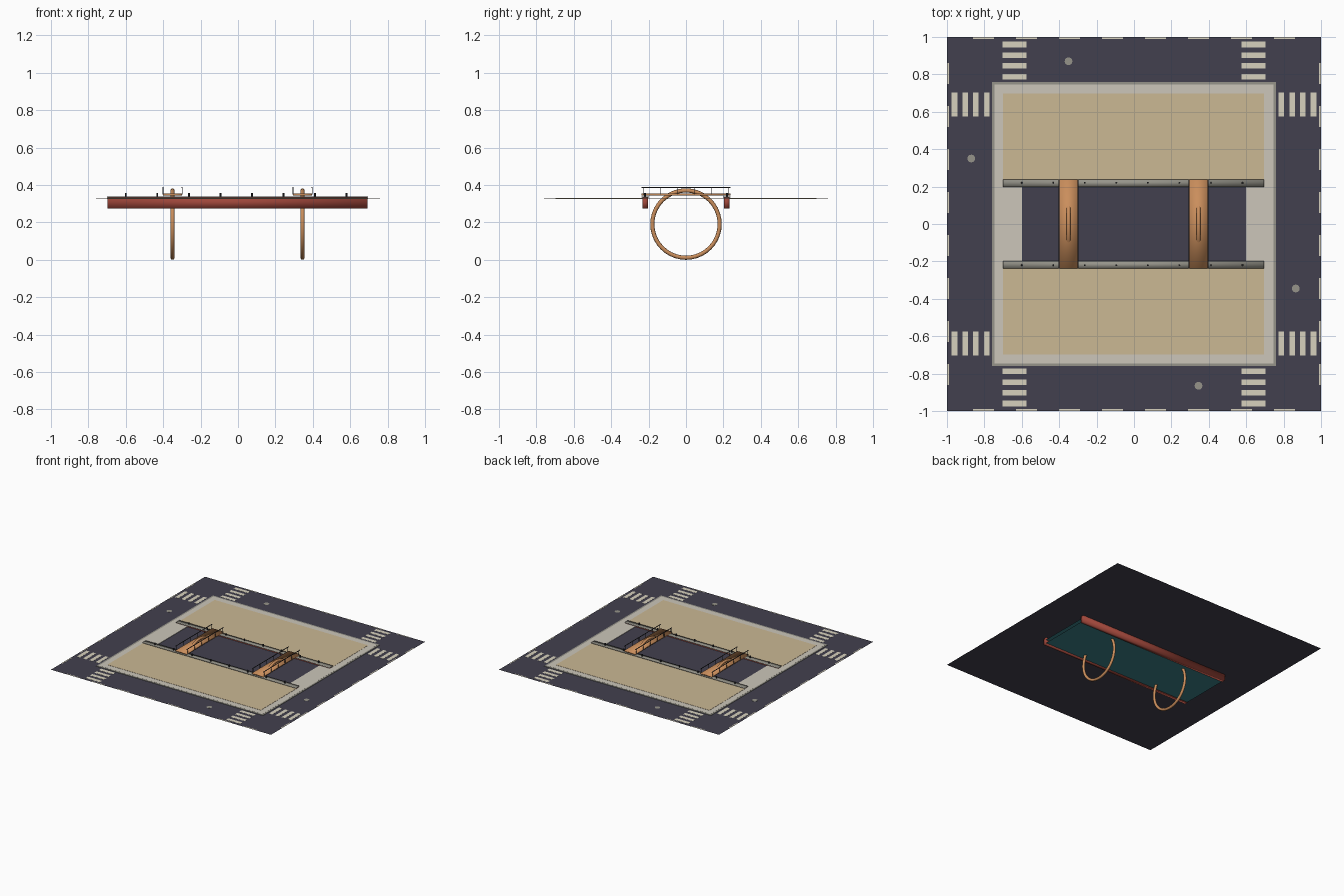
import bpy, bmesh, math
from mathutils import Matrix, Vector

if "Cube" in bpy.data.objects:
    bpy.data.objects.remove(bpy.data.objects["Cube"])


def mat(name, r, g, b):
    m = bpy.data.materials.new(name)
    f = lambda c: (c / 255 / 12.92) if c < 10 else ((c / 255 + 0.055) / 1.055) ** 2.4
    m.diffuse_color = (f(r), f(g), f(b), 1)
    m.use_nodes = True
    m.node_tree.nodes["Principled BSDF"].inputs["Base Color"].default_value = m.diffuse_color
    return m


ASPHALT = mat("asphalt", 66, 64, 78)
PAINT = mat("road_paint", 215, 209, 190)
CREAM = mat("pavement_cream", 204, 198, 186)
TAN = mat("plaza_tan", 203, 184, 148)
STONE = mat("stone_grey", 150, 148, 138)
BRICK = mat("brick_red", 158, 70, 58)
WATER = mat("water_teal", 58, 128, 136)
COPPER = mat("bridge_copper", 202, 142, 92)
IRON = mat("dark_iron", 48, 48, 52)


def finish(name, bm, m, smooth=False):
    me = bpy.data.meshes.new(name)
    bm.to_mesh(me)
    bm.free()
    me.materials.append(m)
    for p in me.polygons:
        p.use_smooth = smooth
    ob = bpy.data.objects.new(name, me)
    bpy.context.collection.objects.link(ob)
    return ob


def add_box(bm, x0, x1, y0, y1, z0, z1):
    c = Vector(((x0 + x1) / 2, (y0 + y1) / 2, (z0 + z1) / 2))
    s = Matrix.Diagonal((x1 - x0, y1 - y0, z1 - z0, 1))
    bmesh.ops.create_cube(bm, size=1, matrix=Matrix.Translation(c) @ s)


def boxes(name, m, items, smooth=False):
    bm = bmesh.new()
    for it in items:
        add_box(bm, *it)
    return finish(name, bm, m, smooth)


def plane(name, m, hx, hy, z):
    bm = bmesh.new()
    bmesh.ops.create_grid(bm, x_segments=1, y_segments=1, size=1,
                          matrix=Matrix.Translation((0, 0, z)) @ Matrix.Diagonal((hx, hy, 1, 1)))
    return finish(name, bm, m)


def frame(outer, inner, z0, z1):
    return [(-outer, outer, inner, outer, z0, z1), (-outer, outer, -outer, -inner, z0, z1),
            (-outer, -inner, -inner, inner, z0, z1), (inner, outer, -inner, inner, z0, z1)]


def cylinder(bm, x, y, z0, z1, r, seg):
    bmesh.ops.create_cone(bm, cap_ends=True, segments=seg, radius1=r, radius2=r, depth=z1 - z0,
                          matrix=Matrix.Translation((x, y, (z0 + z1) / 2)))


ROAD = 0.325

# Ground layers
plane("road", ASPHALT, 1, 1, ROAD)
boxes("pavement", CREAM, frame(0.745, 0.6, ROAD + 0.0005, 0.329))
boxes("curb", STONE, frame(0.758, 0.745, ROAD + 0.0005, 0.3285))
boxes("plaza", TAN, [(-0.7, 0.695, s * 0.465 - 0.232, s * 0.465 + 0.232, 0.3285, 0.3305)
                     for s in (-1, 1)])

# Zebra crossings and lane dashes along the tile edges
za, zb = ROAD + 0.0004, ROAD + 0.0012
zebra, dashes = [], []
for sx in (-1, 1):
    for sy in (-1, 1):
        for i in range(4):
            a, b = sorted((sx * (0.773 + 0.0573 * i), sx * (0.803 + 0.0573 * i)))
            c, d = sorted((sy * 0.574, sy * 0.703))
            zebra.append((a, b, c, d, za, zb))
            a, b = sorted((sy * (0.773 + 0.0573 * i), sy * (0.803 + 0.0573 * i)))
            c, d = sorted((sx * 0.574, sx * 0.703))
            zebra.append((c, d, a, b, za, zb))
    for i in range(8):
        t = -0.805 + 0.23 * i
        e0, e1 = sorted((sx * 0.99, sx * 1.0))
        dashes.append((t - 0.056, t + 0.056, e0, e1, za, zb))
        dashes.append((e0, e1, t - 0.056, t + 0.056, za, zb))
boxes("zebra_crossings", PAINT, zebra)
boxes("lane_dashes", PAINT, dashes)

# Manhole covers
bm = bmesh.new()
for x, y in ((-0.35, 0.87), (-0.87, 0.35), (0.865, -0.345), (0.345, -0.865)):
    cylinder(bm, x, y, za, zb, 0.021, 12)
finish("manhole_covers", bm, STONE)

# Canal: bed, water, brick walls with stone coping
plane("canal_bed", WATER, 0.695, 0.203, 0.276)
plane("canal_water", WATER, 0.695, 0.203, 0.304)
for s, side in ((-1, "front"), (1, "back")):
    c = s * 0.218
    boxes(side + "_canal_wall", BRICK, [(-0.697, 0.693, c - 0.015, c + 0.015, 0.274, 0.335)], True)
    boxes(side + "_coping", STONE, [(-0.7, 0.695, c - 0.02, c + 0.02, 0.333, 0.339)], True)

# Mooring bollards along both walls
bm = bmesh.new()
for s in (-1, 1):
    for i in range(8):
        cylinder(bm, -0.6 + 0.1686 * i, s * 0.22, 0.337, 0.357, 0.005, 8)
finish("bollards", bm, IRON)

# Two bridges: deck, ring rib and railings
for x, side in ((-0.35, "left"), (0.345, "right")):
    boxes(side + "_bridge_deck", COPPER, [(x - 0.05, x + 0.05, -0.237, 0.237, 0.344, 0.354)], True)
    bpy.ops.mesh.primitive_torus_add(location=(x, 0, 0.191), rotation=(0, math.pi / 2, 0),
                                     major_radius=0.18, minor_radius=0.011,
                                     major_segments=40, minor_segments=10)
    ring = bpy.context.object
    ring.name = side + "_bridge_ring"
    ring.data.materials.append(COPPER)
    bpy.ops.object.shade_smooth()
    rails = []
    for s in (-1, 1):
        rx = x + s * 0.051
        rails.append((rx - 0.002, rx + 0.002, -0.238, 0.238, 0.385, 0.389))
        rails += [(rx - 0.0015, rx + 0.0015, y - 0.0015, y + 0.0015, 0.35, 0.387)
                  for y in (-0.225, -0.134, -0.045, 0.045, 0.134, 0.225)]
    boxes(side + "_bridge_railing", IRON, rails)
